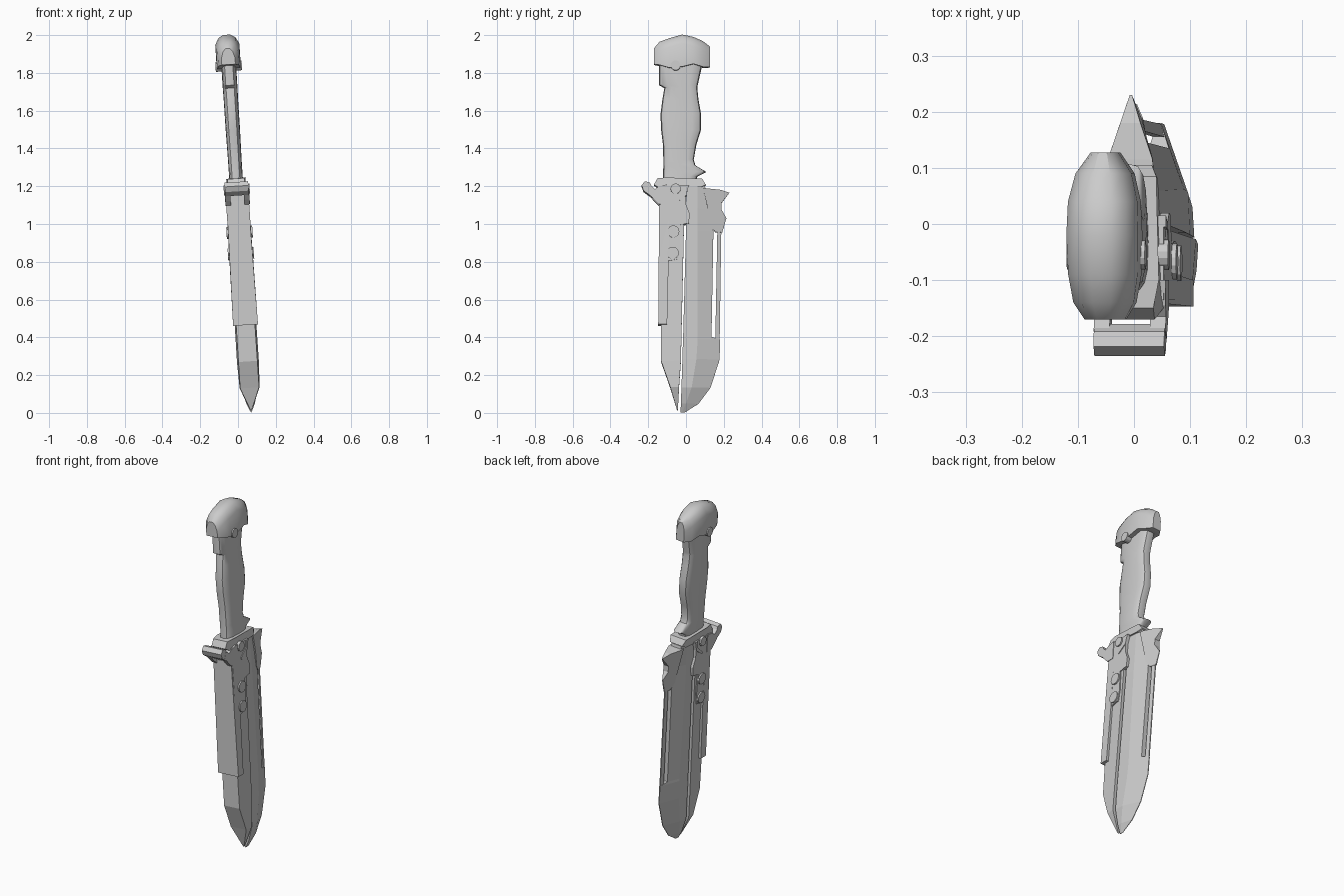
import bpy, bmesh
from math import sin, cos, pi, radians
from mathutils import Matrix

# the whole knife leans slightly in x, pivoting at the blade tip
LEAN = Matrix.Translation((0.07, 0, 0.003)) @ Matrix.Rotation(radians(-3.72), 4, 'Y')


def finish(name, bm, smooth=None):
    bmesh.ops.recalc_face_normals(bm, faces=bm.faces)
    bm.transform(LEAN)
    me = bpy.data.meshes.new(name)
    bm.to_mesh(me)
    bm.free()
    ob = bpy.data.objects.new(name, me)
    bpy.context.collection.objects.link(ob)
    if smooth:
        bpy.ops.object.select_all(action='DESELECT')
        ob.select_set(True)
        bpy.context.view_layer.objects.active = ob
        bpy.ops.object.shade_smooth_by_angle(angle=radians(smooth))
    return ob


def loft(name, rings, smooth=None):
    """Skin a list of closed rings of (x, y, z) points and cap both ends."""
    bm = bmesh.new()
    vs = [[bm.verts.new(p) for p in r] for r in rings]
    n = len(vs[0])
    for a, b in zip(vs, vs[1:]):
        for i in range(n):
            bm.faces.new((a[i], a[(i + 1) % n], b[(i + 1) % n], b[i]))
    bm.faces.new(vs[0])
    bm.faces.new(vs[-1])
    return finish(name, bm, smooth)


def slab(name, pts, half=None, offset=0):
    """Side outline (y, z[, half thickness]) given thickness in x."""
    full = [(p[0], p[1], p[2] if len(p) > 2 else half) for p in pts]
    return loft(name, [[(offset - h, y, z) for y, z, h in full],
                       [(offset + h, y, z) for y, z, h in full]])


def rivet(name, y, z, r, half):
    slab(name, [(y + r * cos(i * pi / 7), z + r * sin(i * pi / 7)) for i in range(14)], half)


# pommel: arched sections running front to back
rings = []
for y, h, top, low in [(-0.17, 0.036, 1.93, 1.845), (-0.14, 0.054, 1.965, 1.84),
                       (-0.09, 0.062, 1.983, 1.825), (-0.02, 0.064, 2.003, 1.83),
                       (0.04, 0.062, 1.99, 1.845), (0.09, 0.05, 1.968, 1.83),
                       (0.127, 0.025, 1.94, 1.83)]:
    rings.append([(-h, y, low), (-h, y, top - 0.05), (-h * 0.7, y, top - 0.015), (-h * 0.3, y, top),
                  (h * 0.3, y, top), (h * 0.7, y, top - 0.015), (h, y, top - 0.05), (h, y, low)])
loft("pommel", rings, 35)
rivet("pommel_rivet", -0.055, 1.836, 0.026, 0.07)

# grip: rounded sections following the finger curves
rings = []
for z, a, b, h in [(1.86, -0.142, 0.09, 0.039), (1.735, -0.142, 0.062, 0.039),
                   (1.72, -0.115, 0.06, 0.039), (1.66, -0.125, 0.066, 0.038),
                   (1.58, -0.135, 0.08, 0.038), (1.50, -0.132, 0.08, 0.038),
                   (1.42, -0.122, 0.055, 0.037), (1.34, -0.12, 0.041, 0.036),
                   (1.31, -0.12, 0.05, 0.036), (1.275, -0.121, 0.108, 0.036),
                   (1.25, -0.122, 0.06, 0.036), (1.22, -0.122, 0.055, 0.036)]:
    ring = []
    for i in range(16):
        c, s = cos(i * pi / 8), sin(i * pi / 8)
        px = abs(c) ** 0.6 * (1 if c > 0 else -1)
        py = abs(s) ** 0.6 * (1 if s > 0 else -1)
        ring.append((h * px, (a + b) / 2 + (b - a) / 2 * py, z))
    rings.append(ring)
loft("grip", rings, 40)

# guard plate with chamfered ends
slab("guard", [(-0.17, 1.205, 0.045), (-0.15, 1.24, 0.045), (-0.10, 1.242, 0.055), (0.085, 1.237, 0.05),
               (0.105, 1.205, 0.04), (0.08, 1.192, 0.05), (-0.10, 1.192, 0.062), (-0.15, 1.192, 0.06)])

# hook: crossbar held by two side arms
slab("hook_bar", [(-0.178, 1.185), (-0.192, 1.215), (-0.218, 1.222), (-0.235, 1.2),
                  (-0.225, 1.172), (-0.195, 1.15), (-0.178, 1.155)], 0.063)
for side in (-1, 1):
    slab("hook_arm", [(-0.10, 1.205), (-0.145, 1.195), (-0.165, 1.18), (-0.19, 1.205), (-0.205, 1.165),
                      (-0.17, 1.125), (-0.145, 1.10), (-0.10, 1.10)], 0.014, side * 0.05)

# spine half of the blade, tapering to its own point
loft("blade_spine", [[(hs, a, z), (hi, b, z), (-hi, b, z), (-hs, a, z)] for z, a, b, hs, hi in [
    (1.20, -0.132, -0.006, 0.048, 0.055), (0.27, -0.132, -0.027, 0.050, 0.058),
    (0.13, -0.083, -0.037, 0.05, 0.053), (0.01, -0.047, -0.043, 0.002, 0.003)]])

# cutting half of the blade: flat, then bevel to the edge
loft("blade_edge", [[(h, a, z), (h * 0.93, r, z), (e, b, z), (-e, b, z), (-h * 0.93, r, z), (-h, a, z)]
                    for z, a, r, b, h, e in [
    (1.20, 0.002, 0.06, 0.10, 0.046, 0.032), (1.08, 0.001, 0.06, 0.125, 0.047, 0.022),
    (0.96, 0.000, 0.06, 0.145, 0.048, 0.016), (0.40, -0.015, 0.062, 0.135, 0.048, 0.018),
    (0.385, -0.016, 0.062, 0.18, 0.048, 0.003), (0.28, -0.019, 0.055, 0.178, 0.048, 0.002),
    (0.13, -0.024, 0.03, 0.13, 0.046, 0.002), (0.045, -0.027, 0.0, 0.066, 0.022, 0.002),
    (0.0, -0.029, -0.02, -0.005, 0.002, 0.001)]])

# thin outer edge bar beside the open slot
slab("edge_bar", [(0.155, 0.38, 0.009), (0.178, 0.37, 0.003), (0.187, 0.97, 0.003), (0.166, 0.97, 0.009)])

# barbed teeth at the root of the edge
slab("barbs", [(0.09, 1.185, 0.042), (0.115, 1.185, 0.04), (0.18, 1.18, 0.018), (0.23, 1.165, 0.002),
               (0.188, 1.11, 0.016), (0.188, 1.075, 0.016), (0.214, 1.03, 0.002), (0.192, 0.955, 0.003),
               (0.155, 0.955, 0.014), (0.13, 0.99, 0.024), (0.115, 1.08, 0.034)])

# sleeve wrapping the spine, and its riveted side plate
slab("spine_sleeve", [(-0.147, 0.463, 0.066), (-0.10, 0.463, 0.066), (-0.092, 0.80, 0.063),
                      (-0.092, 1.12, 0.06), (-0.142, 1.12, 0.058)])
slab("side_plate", [(-0.135, 0.82), (-0.093, 0.80), (-0.04, 0.81), (-0.03, 0.88), (-0.035, 0.99),
                    (0.015, 1.0), (0.02, 1.05), (0.0, 1.10), (0.0, 1.2), (-0.135, 1.2)], 0.061)
slab("latch", [(-0.055, 1.105), (0.0, 1.145), (0.015, 1.2), (-0.005, 1.2), (-0.01, 1.16), (-0.055, 1.12)], 0.065)
for y, z, r in [(-0.055, 1.182, 0.027), (-0.067, 0.955, 0.032), (-0.07, 0.842, 0.032)]:
    rivet("plate_rivet", y, z, r, 0.069)
